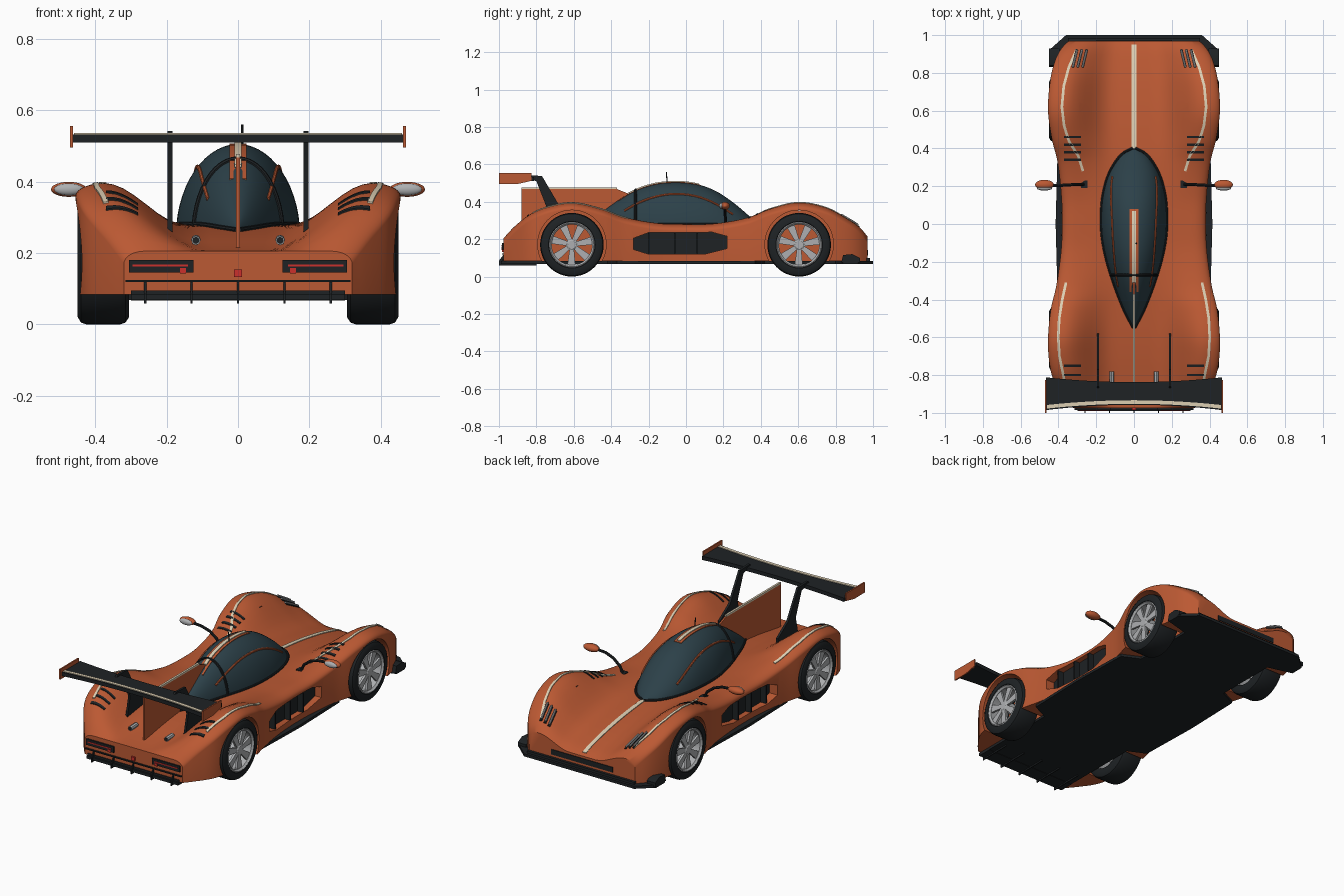
import bpy, bmesh, math
from mathutils import Vector

if "Cube" in bpy.data.objects:
    bpy.data.objects.remove(bpy.data.objects["Cube"])

def material(name, rgb):
    m = bpy.data.materials.new(name)
    m.diffuse_color = (*rgb, 1)
    m.use_nodes = True
    m.node_tree.nodes["Principled BSDF"].inputs["Base Color"].default_value = m.diffuse_color
    return m
ORANGE = material("orange", (.50, .10, .033))
DARK = material("dark", (.013, .016, .018))
GLASS = material("glass", (.025, .052, .066))
CREAM = material("cream", (.72, .62, .45))
SILVER = material("silver", (.42, .43, .44))
RED = material("red", (.60, .03, .025))

def finish(ob, angle=35):
    bpy.ops.object.select_all(action='DESELECT')
    ob.select_set(True)
    bpy.context.view_layer.objects.active = ob
    bpy.ops.object.shade_smooth_by_angle(angle=math.radians(angle))

def make(name, verts, faces, mat, solid=True):
    me = bpy.data.meshes.new(name)
    me.from_pydata([tuple(v) for v in verts], [], faces)
    if solid:
        bm = bmesh.new()
        bm.from_mesh(me)
        bmesh.ops.recalc_face_normals(bm, faces=bm.faces)
        bm.to_mesh(me)
        bm.free()
    me.materials.append(mat)
    ob = bpy.data.objects.new(name, me)
    bpy.context.collection.objects.link(ob)
    finish(ob)
    return ob

def loft(name, rings, mat, caps=True, loop=False):
    n, k = len(rings[0]), len(rings)
    faces = [(i*n+j, i*n+(j+1) % n, (i+1) % k*n+(j+1) % n, (i+1) % k*n+j)
             for i in range(k if loop else k-1) for j in range(n)]
    if caps and not loop:
        faces += [tuple(range(n)), tuple(range((k-1)*n, k*n))]
    return make(name, [v for r in rings for v in r], faces, mat)

def prism(name, axis, pts, lo, hi, mat):
    put = {'x': lambda p, a: (a, *p), 'y': lambda p, a: (p[0], a, p[1]), 'z': lambda p, a: (*p, a)}[axis]
    return loft(name, [[put(p, a) for p in pts] for a in (lo, hi)], mat)

def box(name, x, y, z, mat):
    return prism(name, 'z', [(x[0], y[0]), (x[1], y[0]), (x[1], y[1]), (x[0], y[1])], z[0], z[1], mat)

def tube(name, pts, r, mat):
    cu = bpy.data.curves.new(name, 'CURVE')
    cu.dimensions, cu.bevel_depth, cu.bevel_resolution, cu.use_fill_caps = '3D', r, 2, True
    sp = cu.splines.new('POLY')
    sp.points.add(len(pts)-1)
    for p, c in zip(sp.points, pts):
        p.co = (*c, 1)
    cu.materials.append(mat)
    ob = bpy.data.objects.new(name, cu)
    bpy.context.collection.objects.link(ob)
    finish_target = ob
    bpy.ops.object.select_all(action='DESELECT')
    ob.select_set(True)
    bpy.context.view_layer.objects.active = ob
    bpy.ops.object.convert(target='MESH')
    finish(bpy.context.object)

def spline(keys, col, y):
    """Smooth interpolation through table rows (y, values...)."""
    y = min(max(y, keys[0][0]), keys[-1][0])
    i = max(j for j in range(len(keys)-1) if keys[j][0] <= y)
    def slope(j):
        a, b = keys[max(j-1, 0)], keys[min(j+1, len(keys)-1)]
        return (b[col]-a[col])/(b[0]-a[0])
    h = keys[i+1][0]-keys[i][0]
    t = (y-keys[i][0])/h
    return ((2*t**3-3*t*t+1)*keys[i][col] + (t**3-2*t*t+t)*h*slope(i)
            + (3*t*t-2*t**3)*keys[i+1][col] + (t**3-t*t)*h*slope(i+1))

# Body table: y, half width, fender height, centre height
BODY = [(-.975, .32, .205, .205), (-.92, .365, .265, .21), (-.83, .425, .335, .222), (-.72, .45, .378, .24),
        (-.6, .455, .395, .255), (-.45, .44, .362, .268), (-.33, .412, .318, .275), (-.15, .387, .285, .275),
        (0, .38, .28, .275), (.15, .385, .283, .275), (.33, .405, .315, .27), (.45, .435, .362, .262),
        (.6, .455, .395, .245), (.75, .445, .368, .22), (.86, .42, .31, .195), (.93, .385, .262, .175), (.97, .345, .215, .155)]

def body_z(x, y):
    w, hf, hc = (spline(BODY, c, y) for c in (1, 2, 3))
    u = min(abs(x)/w, 1)
    s = min(max((u-.25)/.57, 0), 1)
    z = hc + (hf-hc)*s*s*(3-2*s)
    if u > .82:
        z -= .036*(1-math.sqrt(max(0, 1-((u-.82)/.18)**2)))
    return z

def body_ring(y):
    w = spline(BODY, 1, y)
    xs = [w*math.sin(math.pi/2*(j/18-1)) for j in range(37)]
    return [(-w, y, .083)] + [(x, y, body_z(x, y)) for x in xs] + [(w, y, .083)]
body = loft("body", [body_ring(-.975+1.945*i/80) for i in range(81)], ORANGE)

# Wheel arches and side intakes cut from the body
SCOOP = [(-.28, .205), (-.2, .235), (.14, .237), (.22, .215), (.22, .15), (.1, .12), (-.2, .12), (-.28, .145)]
cutters = []
for s in (-1, 1):
    for yc in (-.61, .605):
        ring = [(yc+.183*math.cos(a*math.tau/48), .172+.183*math.sin(a*math.tau/48)) for a in range(48)]
        cutters.append(prism("arch_cutter", 'x', ring, s*.285, s*.6, ORANGE))
    cutters.append(prism("intake_cutter", 'x', SCOOP, s*.345, s*.6, DARK))
for c in cutters:
    c.hide_render = True
    mod = body.modifiers.new("cut", 'BOOLEAN')
    mod.operation, mod.object, mod.solver = 'DIFFERENCE', c, 'EXACT'
    bpy.context.view_layer.objects.active = body
    bpy.ops.object.modifier_apply(modifier=mod.name)
for c in cutters:
    bpy.data.objects.remove(c)
finish(body)

# Canopy table: y, half width, top height
CAN = [(-.55, .004, .268), (-.45, .055, .345), (-.3, .112, .447), (-.18, .148, .492), (-.06, .17, .505), (.06, .173, .493),
       (.16, .163, .457), (.26, .135, .39), (.34, .09, .322), (.385, .045, .283), (.402, .006, .265)]

def canopy(y, a, lift=0):
    w, zt = spline(CAN, 1, y)+lift, spline(CAN, 2, y)+lift
    return (w*math.cos(a), y, .25+(zt-.25)*math.sin(a))

def canopy_z(x, y):
    return canopy(y, math.acos(max(-1, min(1, x/spline(CAN, 1, y)))))[2]
loft("canopy", [[canopy(-.55+.952*i/44, math.pi*j/28) for j in range(29)] for i in range(45)], GLASS)

def ribbon(name, path, width, mat, height=body_z, lift=.004):
    pts = [Vector(p) for p in path]
    fine = [pts[i].lerp(pts[i+1], k/10) for i in range(len(pts)-1) for k in range(10)] + [pts[-1]]
    rings = []
    for i, p in enumerate(fine):
        d = (fine[min(i+3, len(fine)-1)]-fine[max(i-3, 0)]).normalized()*width/2
        q = [(p.x-d.y, p.y+d.x), (p.x+d.y, p.y-d.x)]
        rings.append([(x, y, height(x, y)+dz) for (x, y), dz in ((q[0], lift), (q[1], lift), (q[1], -.004), (q[0], -.004))])
    loft(name, rings, mat)

# Centre stripes, canopy hoop, fin and antenna
ribbon("nose_stripe", [(0, .4), (0, .95)], .024, CREAM)
ribbon("roof_stripe", [(0, -.36), (0, .08)], .048, ORANGE, canopy_z, .004)
ribbon("roof_stripe_inner", [(0, -.31), (0, .07)], .02, CREAM, canopy_z, .007)
tube("canopy_hoop", [canopy(-.27, math.pi*j/24, .002) for j in range(25)], .007, DARK)
prism("tail_fin", 'x', [(-.3, .44), (-.37, .468), (-.88, .468), (-.88, .2), (-.3, .25)], -.005, .005, ORANGE)
box("fin_edge", (-.006, .006), (-.88, -.37), (.467, .477), CREAM)
tube("antenna", [(.012, -.1, .49), (.012, -.105, .56)], .003, DARK)

# Floor with splitter, grille
edge = [(.36, 1), (.45, .92), (.45, .84), (.3, .8), (.3, .42), (.405, .37), (.415, 0), (.405, -.37), (.3, -.42), (.3, -.99)]
prism("floor", 'z', edge + [(-x, y) for x, y in reversed(edge)], .068, .084, DARK)
box("front_lip", (-.35, .35), (.965, .985), (.08, .098), DARK)
box("front_grille", (-.2, .2), (.95, .974), (.112, .142), DARK)

# Rear: diffuser bar, fins, lamps
box("diffuser_lip", (-.315, .315), (-.985, -.965), (.118, .124), DARK)
box("diffuser_panel", (-.3, .3), (-.98, -.9), (.066, .095), DARK)
for x in (-.26, -.13, 0, .13, .26):
    prism("diffuser_fin", 'x', [(-1, .058), (-1, .085), (-.975, .118), (-.8, .08), (-.8, .06)], x-.003, x+.003, DARK)
box("centre_lamp", (-.011, .011), (-.985, -.97), (.132, .154), RED)

# Rear wing
def wing_strip(name, y0, y1, z0, z1, mat):
    xs = [-.465+.93*i/20 for i in range(21)]
    prism(name, 'z', [(x, y0-.025*(1-(x/.465)**2)) for x in xs] + [(x, y1+.028*(1-(x/.465)**2)) for x in reversed(xs)], z0, z1, mat)
wing_strip("rear_wing", -.812, -.985, .51, .532, DARK)
xs = [-.46+.92*i/20 for i in range(21)]
bow = lambda x: .025*(1-(x/.46)**2)
prism("wing_stripe", 'z', [(x, -.977+bow(x)) for x in xs] + [(x, -.958+bow(x)) for x in reversed(xs)], .53, .536, CREAM)

def ring_disc(r, x, n=48):
    return [(x, r*math.cos(k*math.tau/n), r*math.sin(k*math.tau/n)) for k in range(n)]

for s in (-1, 1):
    # Wing end plates and struts
    prism("wing_end_plate", 'x', [(-1, .495), (-1, .555), (-.825, .555), (-.825, .512), (-.9, .495)], s*.462, s*.47, ORANGE)
    prism("wing_strut", 'x', [(-.87, .53), (-.86, .542), (-.77, .538), (-.675, .375), (-.58, .31), (-.58, .24),
                              (-.78, .22), (-.745, .37), (-.8, .51)], s*.184, s*.197, DARK)
    # Wheels: tyre, rim barrel, spokes and hub
    for yc in (-.61, .605):
        def lathe(name, prof, mat):
            ob = loft(name, [ring_disc(r, s*x) for x, r in prof], mat, loop=True)
            ob.location = (0, yc, .17)
        lathe("tyre", [(.305, .118), (.305, .15), (.315, .165), (.33, .17), (.425, .17), (.44, .165), (.449, .15), (.449, .125), (.44, .116)], DARK)
        lathe("rim", [(.32, .112), (.32, .119), (.446, .122), (.449, .117), (.44, .108)], SILVER)
        for k in range(7):
            a = k*math.tau/7+.2
            d, t = Vector((math.cos(a), math.sin(a))), Vector((-math.sin(a), math.cos(a)))
            quad = [d*.025+t*.012, d*.113+t*.022, d*.113-t*.022, d*.025-t*.012]
            prism("spoke", 'x', [(yc+p.x, .17+p.y) for p in quad], s*.425, s*.438, SILVER)
        hub = loft("hub", [ring_disc(r, s*x, 20) for x, r in ((.3, .03), (.435, .032), (.442, .022))], SILVER)
        hub.location = (0, yc, .17)
    # Side intake panel and vanes
    prism("intake_panel", 'x', SCOOP, s*.335, s*.349, DARK)
    for y in (-.2, -.06, .06):
        box("intake_vane", sorted((s*.345, s*.386)), (y-.004, y+.004), (.122, .234), DARK)
    # Splitter corner and rear lamps, exhaust
    prism("splitter_corner", 'x', [(.83, .075), (.84, .115), (.89, .12), (.93, .1), (.93, .075)], s*.395, s*.45, DARK)
    box("lamp_housing", sorted((s*.125, s*.305)), (-.984, -.96), (.145, .18), DARK)
    box("lamp_strip", sorted((s*.14, s*.295)), (-.987, -.97), (.162, .168), RED)
    box("lamp_dot", sorted((s*.145, s*.162)), (-.987, -.97), (.142, .158), RED)
    tube("exhaust", [(s*.118, -.84, .235), (s*.118, -.78, .238)], .013, SILVER)
    tube("exhaust_bore", [(s*.118, -.842, .235), (s*.118, -.83, .235)], .01, DARK)
    # Mirrors
    tube("mirror_arm", [(s*x, y, z) for x, y, z in ((.26, .21, .27), (.285, .21, .32), (.33, .208, .355), (.38, .205, .372), (.45, .205, .378))], .008, DARK)
    box("mirror_foot", sorted((s*.245, s*.28)), (.19, .23), (.26, .29), DARK)
    for name, mat, y, size in (("mirror", ORANGE, .208, (.05, .026, .021)), ("mirror_glass", SILVER, .19, (.041, .013, .017))):
        bpy.ops.mesh.primitive_uv_sphere_add(segments=24, ring_count=12, radius=1, location=(s*.474, y, .378))
        m = bpy.context.object
        m.name, m.scale = name, size
        m.data.materials.append(mat)
        finish(m, 60)
    # Fender stripes, louvres and headlamps
    rear = [(.36, -.31), (.38, -.4), (.396, -.5), (.401, -.6), (.395, -.7), (.37, -.82)]
    front = [(.27, .28), (.295, .36), (.345, .44), (.37, .52), (.382, .62), (.372, .73), (.345, .83), (.305, .92)]
    for name, path in (("rear_stripe", rear), ("front_stripe", front)):
        ribbon(name, [(s*x, y) for x, y in path], .014, CREAM)
    for y in (.34, .38, .42, .46, -.75, -.8, -.845):
        ribbon("louvre", [(s*.28, y), (s*.37, y)], .012, DARK)
    for k in range(3):
        x = .25+.026*k
        ribbon("headlamp_slot", [(s*x, .925), (s*(x+.022), .83)], .014, DARK, lift=.005)
        tube("headlamp", [(s*(x+.022*t), .92-.09*t, body_z(x+.022*t, .92-.09*t)+.008) for t in (0, .3, .6, 1)], .005, SILVER)
    # Canopy frame and side line
    tube("canopy_frame", [(s*spline(CAN, 1, y), y, body_z(.1, y)+.004) for y in [-.55+.952*i/40 for i in range(41)]], .007, DARK)
    side = [-.33+.58*i/20 for i in range(21)]
    line = [canopy(y, .85-.25*abs((y+.04)/.29)**2) for y in side]
    tube("canopy_side_line", [(s*x, y, z) for x, y, z in line], .006, ORANGE)
